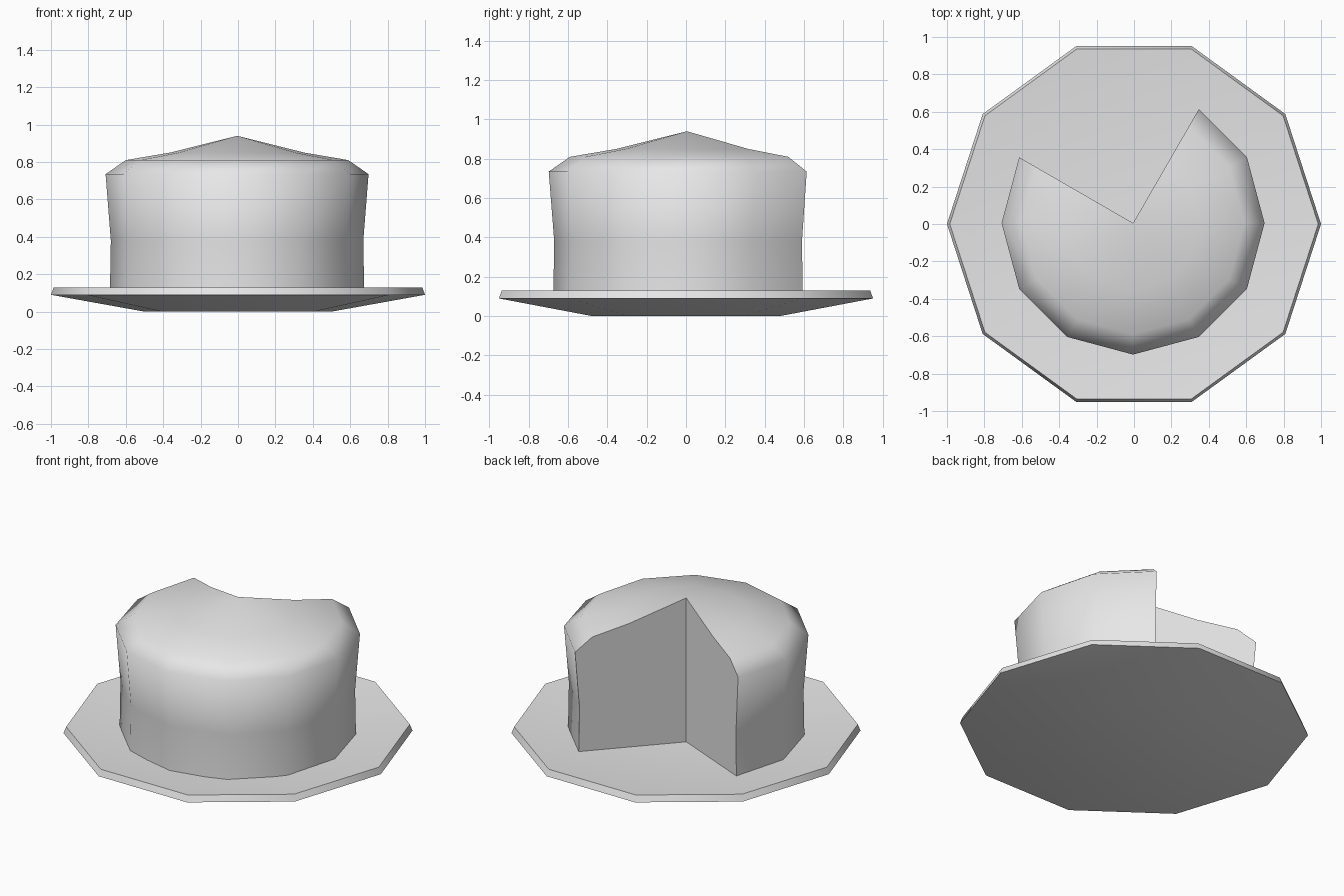
import bpy
import bmesh
from math import radians, cos, sin

cube = bpy.data.objects.get("Cube")
if cube:
    bpy.data.objects.remove(cube, do_unlink=True)

grey = bpy.data.materials.new("light grey")
grey.use_nodes = True
colour = (0.8, 0.8, 0.8, 1)
grey.diffuse_color = colour
grey.node_tree.nodes["Principled BSDF"].inputs["Base Color"].default_value = colour


def revolve(name, profile, sides, start=0, missing=0, centre=(0, 0)):
    """Turn a profile that begins and ends on the axis; skip some segments as a wedge."""
    bm = bmesh.new()
    cx, cy = centre
    low = bm.verts.new((cx, cy, profile[0][1]))
    high = bm.verts.new((cx, cy, profile[-1][1]))
    count = sides - missing + (1 if missing else 0)
    columns = []
    for i in range(count):
        a = radians(start + i * 360 / sides)
        ring = [bm.verts.new((cx + r * cos(a), cy + r * sin(a), z))
                for r, z in profile[1:-1]]
        columns.append([low] + ring + [high])
    for i in range(sides - missing):
        a, b = columns[i], columns[(i + 1) % count]
        for j in range(len(profile) - 1):
            corners = list(dict.fromkeys((a[j], b[j], b[j + 1], a[j + 1])))
            bm.faces.new(corners)
    if missing:  # flat walls of the cut
        bm.faces.new(columns[0])
        bm.faces.new(columns[-1])
    bmesh.ops.recalc_face_normals(bm, faces=bm.faces)
    mesh = bpy.data.meshes.new(name)
    bm.to_mesh(mesh)
    bm.free()
    mesh.materials.append(grey)
    obj = bpy.data.objects.new(name, mesh)
    bpy.context.collection.objects.link(obj)
    bpy.ops.object.select_all(action="DESELECT")
    obj.select_set(True)
    bpy.context.view_layer.objects.active = obj
    bpy.ops.object.shade_smooth_by_angle(angle=radians(65))
    return obj


# Shallow ten-sided plate with a dished top
revolve("plate", [(0, 0), (0.5, 0), (1, 0.09), (0.985, 0.13), (0, 0.03)], 10)

# Twelve-sided domed cake with a quarter slice taken out at the back
revolve("cake", [(0, 0.02), (0.68, 0.09), (0.675, 0.38), (0.703, 0.735),
                 (0.595, 0.81), (0.36, 0.85), (0, 0.94)],
        12, start=150, missing=3, centre=(-0.005, 0.005))
